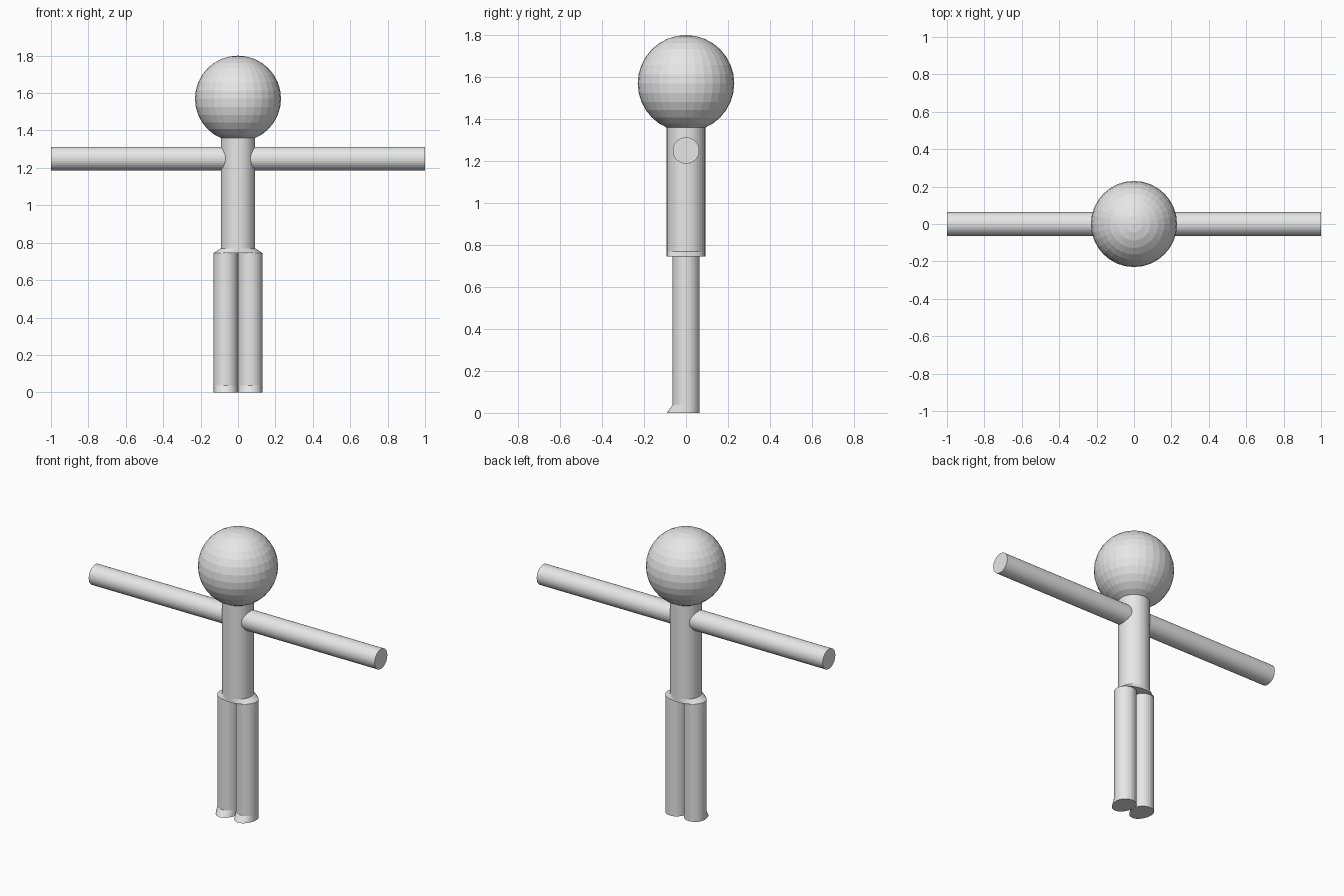
import bpy, bmesh
from math import cos, sin, pi

if "Cube" in bpy.data.objects:
    bpy.data.objects.remove(bpy.data.objects["Cube"])

SIDES = 32
grey = bpy.data.materials.new("light_grey")
grey.diffuse_color = (0.8, 0.8, 0.8, 1)
grey.use_nodes = True
grey.node_tree.nodes["Principled BSDF"].inputs["Base Color"].default_value = grey.diffuse_color


def finish(name, bm):
    bmesh.ops.recalc_face_normals(bm, faces=bm.faces)
    mesh = bpy.data.meshes.new(name)
    bm.to_mesh(mesh)
    bm.free()
    mesh.materials.append(grey)
    obj = bpy.data.objects.new(name, mesh)
    bpy.context.collection.objects.link(obj)
    return obj


def loft(name, sections, cx=0.0):
    """Capped column through elliptical rings: (z, x radius, front radius, back radius)."""
    bm = bmesh.new()
    rings = []
    for z, rx, front, back in sections:
        ring = []
        for i in range(SIDES):
            a = 2 * pi * i / SIDES
            ry = front if sin(a) < 0 else back
            ring.append(bm.verts.new((cx + rx * cos(a), ry * sin(a), z)))
        rings.append(ring)
    for lo, hi in zip(rings, rings[1:]):
        for i in range(SIDES):
            j = (i + 1) % SIDES
            bm.faces.new((lo[i], lo[j], hi[j], hi[i]))
    bm.faces.new(rings[0])
    bm.faces.new(rings[-1])
    return finish(name, bm)


# Head: faceted ball
bm = bmesh.new()
bmesh.ops.create_uvsphere(bm, u_segments=SIDES, v_segments=16, radius=0.23)
finish("head", bm).location.z = 1.57

# Torso: round column flaring sideways into the hips
loft("torso", [(0.745, 0.13, 0.092, 0.092),
               (0.77, 0.092, 0.092, 0.092),
               (1.40, 0.092, 0.092, 0.092)])

# Arms: one straight bar through the torso
arms = loft("arms", [(-1.0, 0.063, 0.063, 0.063), (1.0, 0.063, 0.063, 0.063)])
arms.rotation_euler.y = pi / 2
arms.location.z = 1.25

# Legs: side by side, with toes flaring to the front at the floor
for side, label in ((-1, "right_leg"), (1, "left_leg")):
    loft(label, [(0.0, 0.065, 0.092, 0.065),
                 (0.037, 0.065, 0.065, 0.065),
                 (0.746, 0.065, 0.065, 0.065)], cx=side * 0.065)
